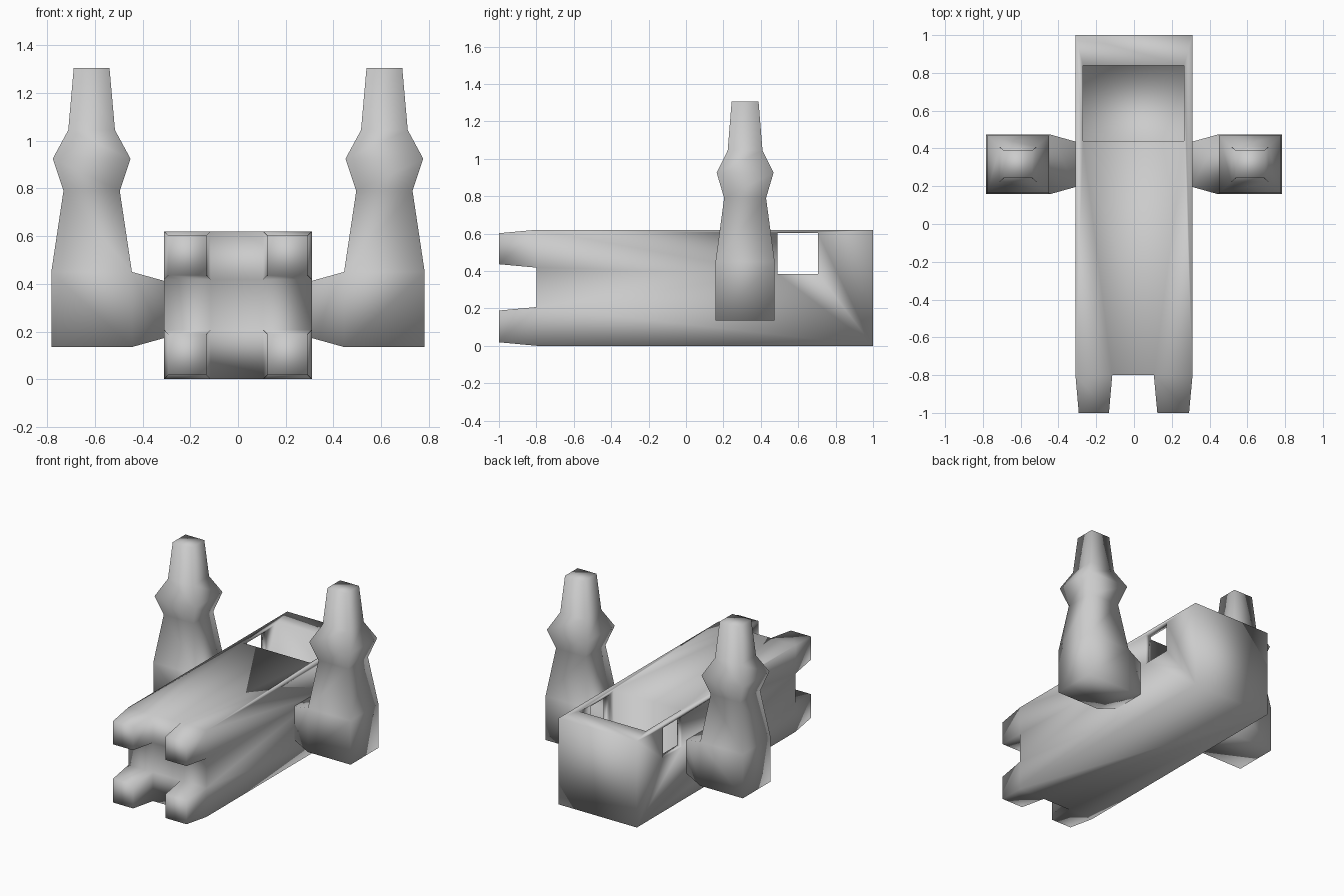
import bpy, bmesh
from mathutils import Vector

if "Cube" in bpy.data.objects:
    bpy.data.objects.remove(bpy.data.objects["Cube"])


def finish(bm, name):
    bmesh.ops.recalc_face_normals(bm, faces=bm.faces)
    for f in bm.faces:
        f.smooth = True
    me = bpy.data.meshes.new(name)
    bm.to_mesh(me)
    bm.free()
    ob = bpy.data.objects.new(name, me)
    bpy.context.collection.objects.link(ob)
    return ob


def taper_extrude(bm, face, offset, scale):
    f = bmesh.ops.extrude_discrete_faces(bm, faces=[face])["faces"][0]
    c = f.calc_center_median()
    for v in f.verts:
        v.co = c + (v.co - c) * scale + Vector(offset)
    return f


def box(name, lo, hi):
    bm = bmesh.new()
    bmesh.ops.create_cube(bm, size=1)
    for v in bm.verts:
        v.co = [(a + b) / 2 + c * (b - a) for a, b, c in zip(lo, hi, v.co)]
    return finish(bm, name)


# Hull: gridded nose panel, its outline swept back, corner cells drawn out as prongs
bm = bmesh.new()
xs, zs = (-0.31, -0.115, 0.105, 0.31), (0, 0.207, 0.418, 0.62)
grid = [[bm.verts.new((x, -0.8, z)) for x in xs] for z in zs]
cells = {(i, j): bm.faces.new((grid[j][i], grid[j][i + 1], grid[j + 1][i + 1], grid[j + 1][i]))
         for i in range(3) for j in range(3)}
rim = (grid[0] + [grid[1][3], grid[2][3]] + grid[3][::-1] + [grid[2][0], grid[1][0]])
corner = [grid[0][0], grid[0][3], grid[3][3], grid[3][0]]
back = [bm.verts.new((v.co.x, 1, v.co.z)) for v in corner]
for k in range(4):
    edge = rim[k * 3:k * 3 + 4] if k < 3 else rim[9:] + rim[:1]
    bm.faces.new(edge + [back[(k + 1) % 4], back[k]])
bm.faces.new(back)
for i in (0, 2):
    for j in (0, 2):
        taper_extrude(bm, cells[i, j], (0, -0.2, 0), 0.82)
hull = finish(bm, "hull")

# Open cockpit and side windows
cutters = [box("cockpit_cutter", (-0.27, 0.44, 0.30), (0.265, 0.84, 0.8)),
           box("window_cutter", (-0.4, 0.49, 0.385), (0.4, 0.705, 0.602))]
bpy.context.view_layer.objects.active = hull
for c in cutters:
    m = hull.modifiers.new(c.name, "BOOLEAN")
    m.operation, m.solver, m.object = "DIFFERENCE", "EXACT", c
    bpy.ops.object.modifier_apply(modifier=m.name)
    bpy.data.objects.remove(c)
for p in hull.data.polygons:
    p.use_smooth = True

# Side towers: square stacked sections (z, half x, half y) with a tapered arm to the hull
SECTIONS = [(0.135, 0.169, 0.158), (0.45, 0.169, 0.158), (0.79, 0.118, 0.112),
            (0.925, 0.163, 0.152), (1.045, 0.098, 0.093), (1.305, 0.075, 0.072)]
for side, name in ((-1, "left_tower"), (1, "right_tower")):
    bm = bmesh.new()
    rings = [[bm.verts.new((side * (0.614 + sx * hx), 0.316 + sy * hy, z))
              for sx, sy in ((-1, -1), (1, -1), (1, 1), (-1, 1))] for z, hx, hy in SECTIONS]
    bm.faces.new(rings[0])
    bm.faces.new(rings[-1])
    for a, b in zip(rings, rings[1:]):
        for k in range(4):
            f = bm.faces.new((a[k], a[(k + 1) % 4], b[(k + 1) % 4], b[k]))
            if a is rings[0] and k == 3:
                inner = f
    taper_extrude(bm, inner, (-side * 0.136, 0, 0), 0.76)
    finish(bm, name)
